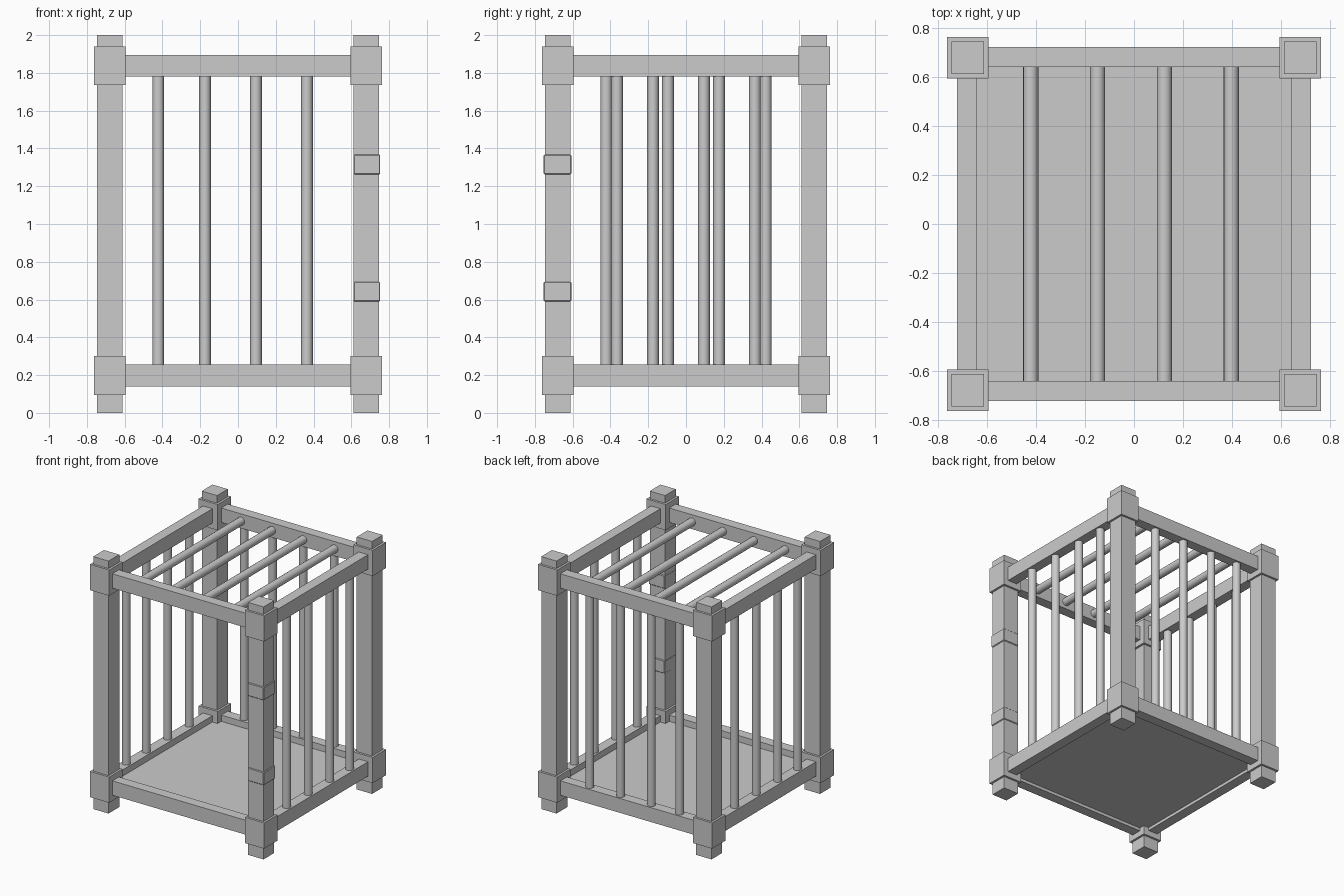
import bpy
from math import radians
from mathutils import Vector

default = bpy.data.objects.get("Cube")
if default:
    bpy.data.objects.remove(default, do_unlink=True)

grey = bpy.data.materials.new("plain grey")
grey.use_nodes = True
colour = (0.6, 0.6, 0.6, 1)
grey.diffuse_color = colour
grey.node_tree.nodes["Principled BSDF"].inputs["Base Color"].default_value = colour


def box(name, low, high):
    """Axis-aligned block between two opposite corners."""
    low, high = Vector(low), Vector(high)
    bpy.ops.mesh.primitive_cube_add(size=1, location=(low + high) / 2)
    ob = bpy.context.object
    ob.name = name
    ob.scale = high - low
    bpy.ops.object.transform_apply(location=False, rotation=False, scale=True)
    ob.data.materials.append(grey)
    return ob


def centred_box(name, centre, size):
    centre, half = Vector(centre), Vector(size) / 2
    return box(name, centre - half, centre + half)


def bar(name, start, end):
    """Round bar between two points."""
    start, end = Vector(start), Vector(end)
    axis = end - start
    bpy.ops.mesh.primitive_cylinder_add(vertices=16, radius=0.031, depth=axis.length,
                                        location=(start + end) / 2)
    ob = bpy.context.object
    ob.name = name
    ob.rotation_euler = axis.to_track_quat("Z", "Y").to_euler()
    ob.data.materials.append(grey)
    bpy.ops.object.shade_smooth_by_angle(angle=radians(40))


POST = 0.679            # post centre, in x and y
RAIL = 0.682            # rail centre line
RAIL_LEVELS = {"bottom": 0.198, "top": 1.838}
BAR_LOW, BAR_HIGH = 0.24, 1.79
SPACING = (-0.422, -0.175, 0.095, 0.365)

# Corner posts with a square collar at each rail level
for sy, depth in ((-1, "front"), (1, "back")):
    for sx, side in ((-1, "right"), (1, "left")):
        corner = f"{depth}_{side}"
        x, y = sx * POST, sy * POST
        centred_box(f"{corner}_post", (x, y, 1), (0.134, 0.134, 2))
        for level, z in RAIL_LEVELS.items():
            centred_box(f"{corner}_{level}_collar", (x, y, z), (0.168, 0.168, 0.204))

# Horizontal rails on all four sides
for level, z in RAIL_LEVELS.items():
    for s, depth, side in ((-1, "front", "right"), (1, "back", "left")):
        centred_box(f"{depth}_{level}_rail", (0, s * RAIL, z), (1.2, 0.082, 0.114))
        centred_box(f"{side}_{level}_rail", (s * RAIL, 0, z), (0.082, 1.2, 0.114))

# Floor panel held inside the bottom rails
box("floor", (-0.65, -0.65, 0.165), (0.65, 0.65, 0.205))

# Upright bars on three sides, the front is open
for i, t in enumerate(SPACING, 1):
    bar(f"back_bar_{i}", (t, RAIL, BAR_LOW), (t, RAIL, BAR_HIGH))
    bar(f"right_bar_{i}", (-RAIL, t, BAR_LOW), (-RAIL, t, BAR_HIGH))
    bar(f"left_bar_{i}", (RAIL, -t, BAR_LOW), (RAIL, -t, BAR_HIGH))

# Roof bars running front to back
for i in range(4):
    x = -0.422 + 0.273 * i
    bar(f"roof_bar_{i + 1}", (x, -0.65, 1.838), (x, 0.65, 1.838))

# Hinge bands around the front left post
for name, z in (("lower", 0.642), ("upper", 1.315)):
    band = centred_box(f"{name}_hinge_band", (POST + 0.003, -POST - 0.001, z),
                       (0.142, 0.147, 0.104))
    bevel = band.modifiers.new("soft_edge", "BEVEL")
    bevel.width = 0.005
    bevel.segments = 1
